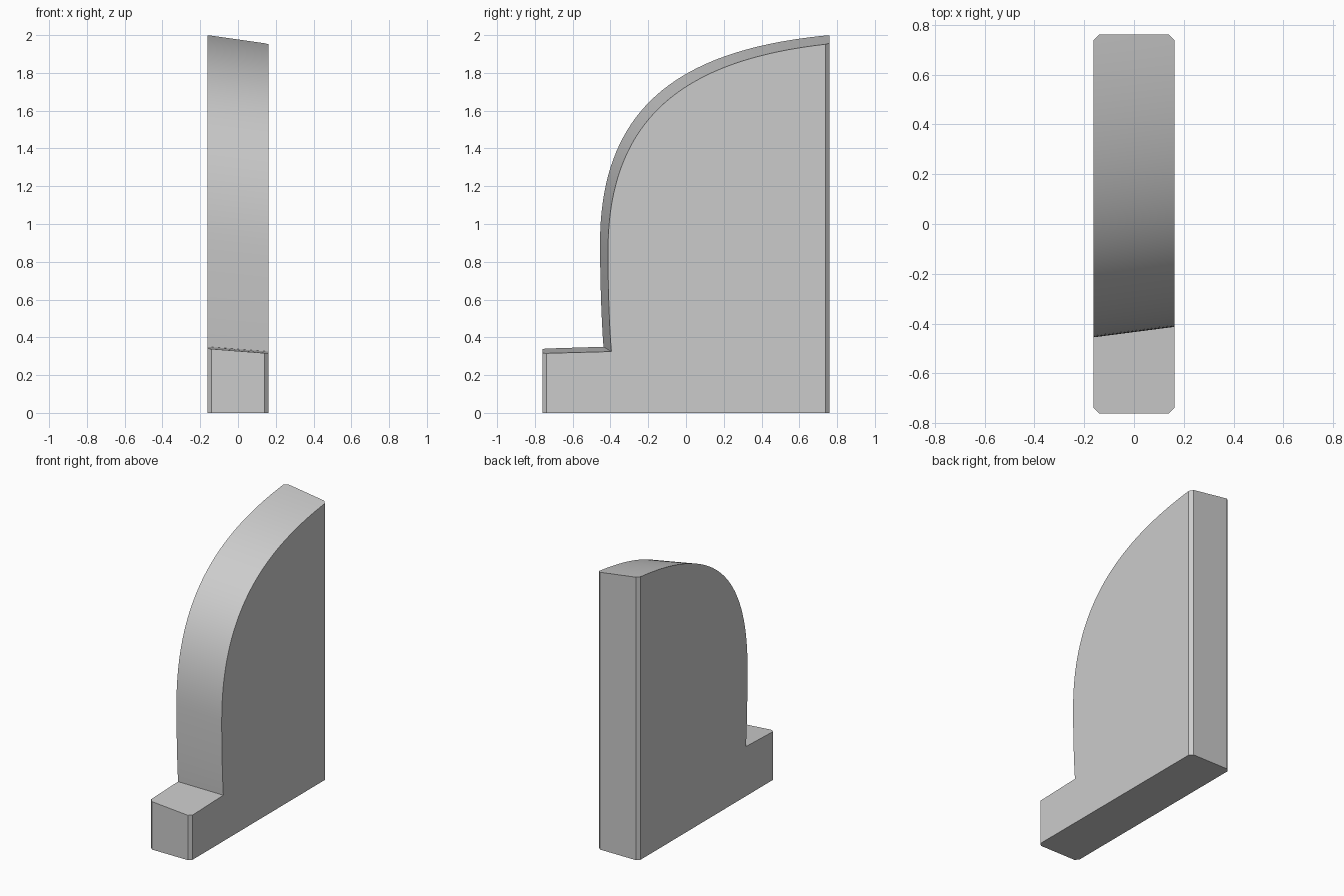
import bpy, bmesh, math
from mathutils import Vector
from mathutils.geometry import interpolate_bezier

cube = bpy.data.objects.get("Cube")
if cube:
    bpy.data.objects.remove(cube, do_unlink=True)

HALF_X, HALF_Y, CHAMFER, DRAFT = 0.162, 0.76, 0.022, 0.042

grey = bpy.data.materials.new("plain grey")
grey.use_nodes = True
grey.diffuse_color = (0.6, 0.6, 0.6, 1)
grey.node_tree.nodes["Principled BSDF"].inputs["Base Color"].default_value = (0.6, 0.6, 0.6, 1)


def bezier(points, steps):
    return interpolate_bezier(*[Vector((y, z, 0)) for y, z in points], steps)


def profile(d):
    """Side outline (y, z): low toe, upright, then a rounded back; d shrinks it."""
    upright = bezier([(-.437 + d, .35 - .6 * d), (-.448 + d, .5 - d),
                      (-.455 + d, .7 - d), (-.455 + d, .9 - d)], 9)
    crown = bezier([(-.455 + d, .9 - d), (-.455 + d, 1.66 - d),
                    (.02 + d, 1.93 - d), (HALF_Y + d, 2 - d)], 41)
    curve = [(p.x, p.y) for p in upright + crown[1:]]
    return [(-HALF_Y, 0), (-HALF_Y, .34 - .6 * d)] + curve + [(HALF_Y + d, 0)]


# Loft between the taller and the lower side
bm = bmesh.new()
sides = [[bm.verts.new((x, y, z)) for y, z in profile(d)]
         for x, d in ((-HALF_X, 0), (HALF_X, DRAFT))]
for side in sides:
    bm.faces.new(side)
count = len(sides[0])
for i in range(count):
    j = (i + 1) % count
    bm.faces.new((sides[0][i], sides[0][j], sides[1][j], sides[1][i]))


def trim(point, normal):
    """Slice away everything beyond a plane and cap the cut."""
    cut = bmesh.ops.bisect_plane(bm, geom=bm.verts[:] + bm.edges[:] + bm.faces[:], dist=1e-5,
                                 plane_co=point, plane_no=normal, clear_outer=True)
    rim = [e for e in cut["geom_cut"] if isinstance(e, bmesh.types.BMEdge) and e.is_boundary]
    bmesh.ops.edgeloop_fill(bm, edges=rim)


# Flat back, then four chamfered upright corners
trim((0, HALF_Y, 0), (0, 1, 0))
for sx in (-1, 1):
    for sy in (-1, 1):
        trim((sx * (HALF_X - CHAMFER), sy * HALF_Y, 0), (sx, sy, 0))

bmesh.ops.recalc_face_normals(bm, faces=bm.faces)
mesh = bpy.data.meshes.new("curved_bracket")
bm.to_mesh(mesh)
bm.free()
mesh.materials.append(grey)
bracket = bpy.data.objects.new("curved_bracket", mesh)
bpy.context.collection.objects.link(bracket)

# Smooth curve, sharp corners
bpy.ops.object.select_all(action="DESELECT")
bracket.select_set(True)
bpy.context.view_layer.objects.active = bracket
bpy.ops.object.shade_smooth_by_angle(angle=math.radians(25))
